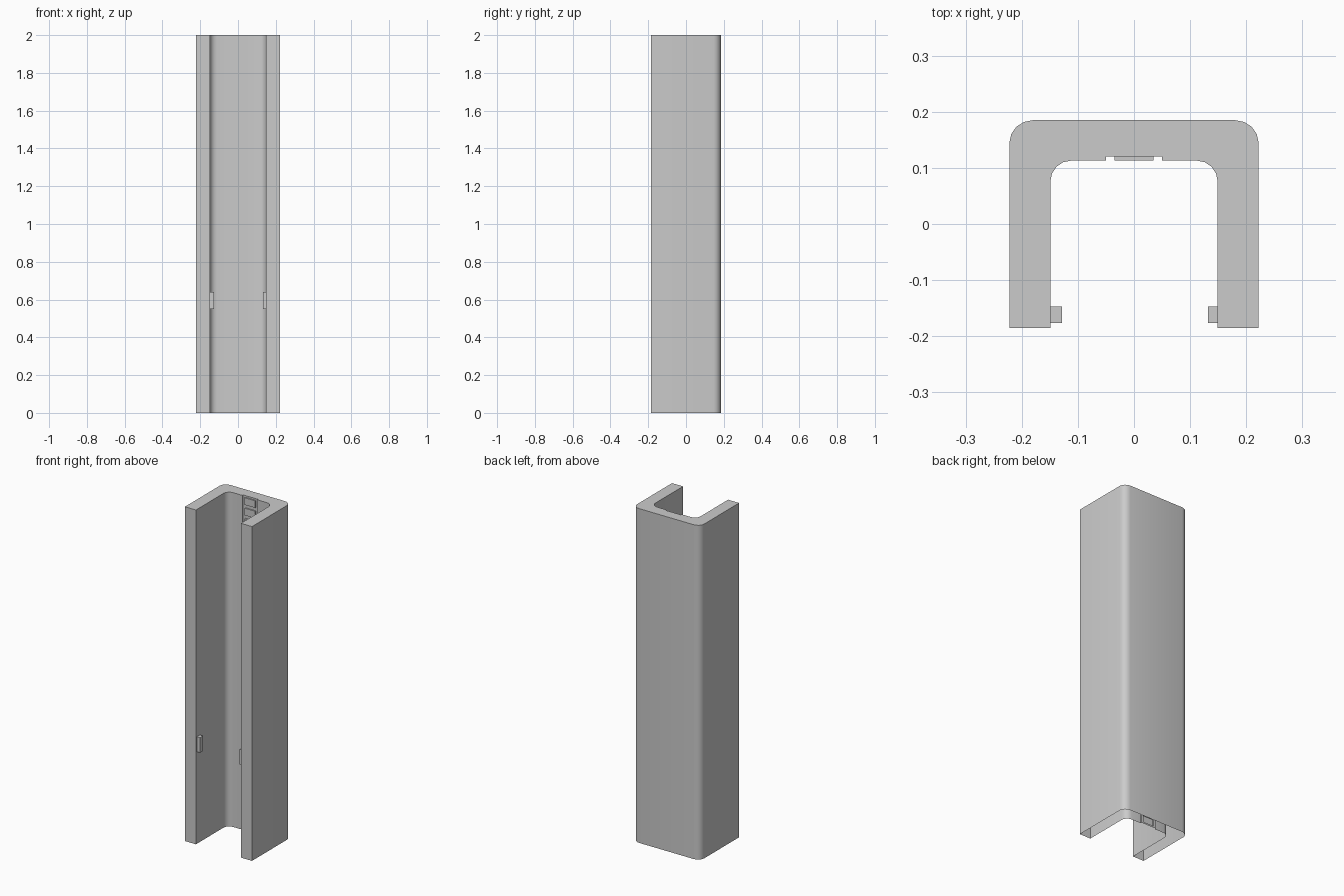
import bpy, bmesh, math

if "Cube" in bpy.data.objects:
    bpy.data.objects.remove(bpy.data.objects["Cube"])

H = 2.0
FLOOR, WALL = 0.1205, 0.113      # rack groove floor and inner back wall (y)


def arc(cx, cy, rx, ry, n=4):
    """Quarter arc from the +x side up to the +y side."""
    return [(cx + rx * math.cos(i * math.pi / 2 / n), cy + ry * math.sin(i * math.pi / 2 / n))
            for i in range(n + 1)]


def make(name, bm, smooth=False):
    bmesh.ops.remove_doubles(bm, verts=bm.verts, dist=1e-5)
    bmesh.ops.recalc_face_normals(bm, faces=bm.faces)
    me = bpy.data.meshes.new(name)
    bm.to_mesh(me)
    bm.free()
    ob = bpy.data.objects.new(name, me)
    bpy.context.collection.objects.link(ob)
    if smooth:
        bpy.context.view_layer.objects.active = ob
        ob.select_set(True)
        bpy.ops.object.shade_smooth_by_angle(angle=math.radians(35))
        ob.select_set(False)
    return ob


# U-shaped channel shell: closed on top, open underneath
outer = [(0.222, -0.185)] + arc(0.180, 0.145, 0.042, 0.040)
inner = [(0.05, FLOOR), (0.05, WALL)] + arc(0.112, 0.076, 0.037, 0.037)[::-1] + [(0.149, -0.185)]
mirror = lambda pts: [(-x, y) for x, y in reversed(pts)]
profile = outer + mirror(outer) + mirror(inner) + [(-0.035, FLOOR), (0.035, FLOOR)] + inner

bm = bmesh.new()


def face(pts):
    bm.faces.new([bm.verts.new(p) for p in pts])


for (ax, ay), (bx, by) in zip(profile, profile[1:] + profile[:1]):
    if ay == FLOOR and by == FLOOR:
        continue                 # the groove floor is built below
    face([(ax, ay, 0), (bx, by, 0), (bx, by, H), (ax, ay, H)])
face([(x, y, H) for x, y in profile])

# Groove floor with a ladder of raised pads
xs = [-0.05, -0.035, 0.035, 0.05]
count = 32
pitch = H / count
zs = [0.0]
for i in range(count):
    zs += [i * pitch + 0.01, i * pitch + 0.0525]
zs.append(H)
for j, (z0, z1) in enumerate(zip(zs, zs[1:])):
    for i, (x0, x1) in enumerate(zip(xs, xs[1:])):
        ring = [(x0, z0), (x1, z0), (x1, z1), (x0, z1)]
        if i == 1 and j % 2 == 1:
            face([(x, WALL, z) for x, z in ring])
            for (ax, az), (bx, bz) in zip(ring, ring[1:] + ring[:1]):
                face([(ax, FLOOR, az), (bx, FLOOR, bz), (bx, WALL, bz), (ax, WALL, az)])
        else:
            face([(x, FLOOR, z) for x, z in ring])
make("channel_body", bm, smooth=True)

# Small retaining nubs inside both legs
for side, name in ((-1, "left_nub"), (1, "right_nub")):
    bm = bmesh.new()
    bmesh.ops.create_cube(bm, size=1)
    tip = 0.132 if side > 0 else 0.128
    for v in bm.verts:
        v.co.x = side * (0.149 if v.co.x * side > 0 else tip)
        v.co.y = -0.147 if v.co.y > 0 else -0.176
        v.co.z = 0.64 if v.co.z > 0 else 0.55
    make(name, bm)
